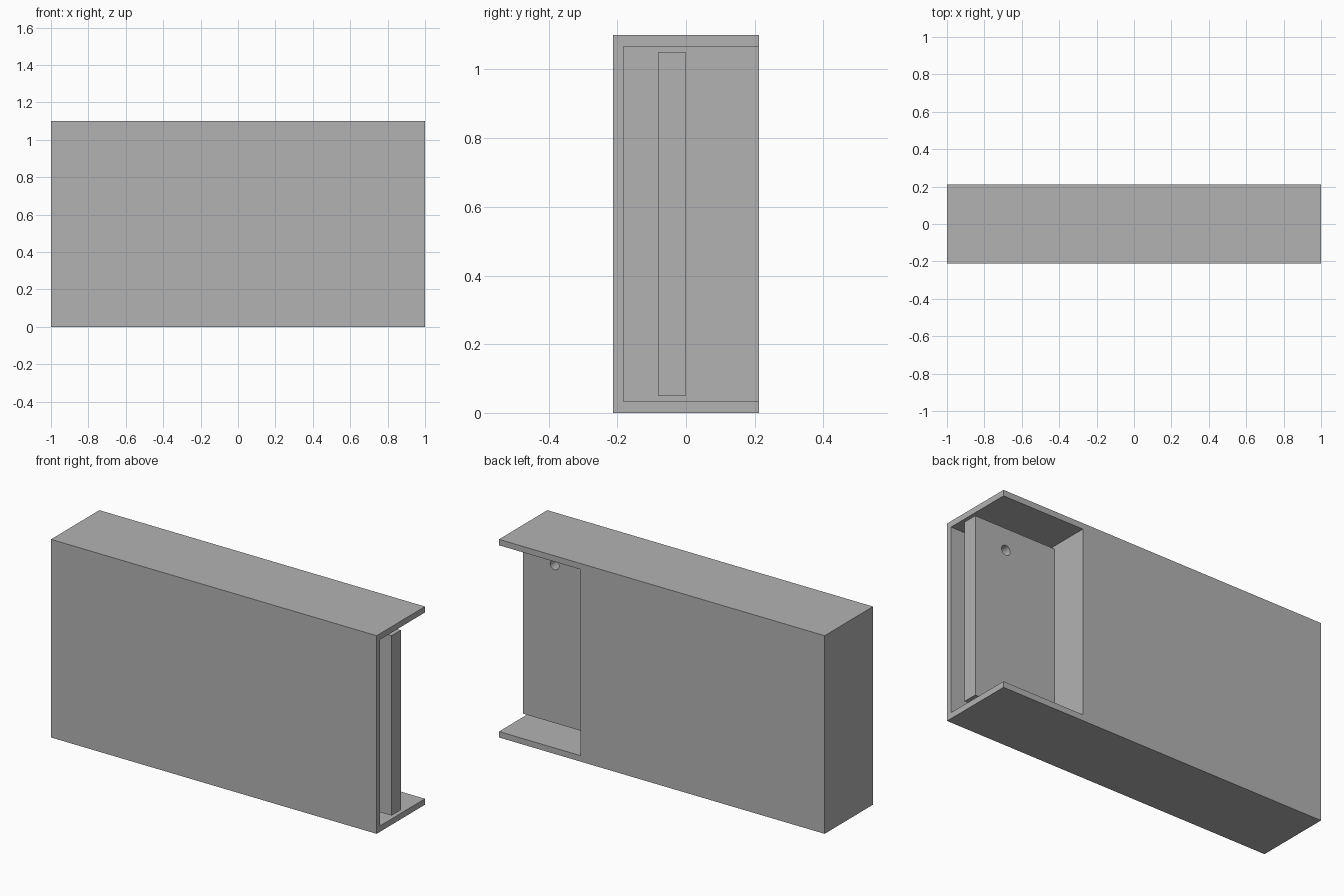
import bpy

default = bpy.data.objects.get("Cube")
if default:
    bpy.data.objects.remove(default, do_unlink=True)

grey = bpy.data.materials.new("plain grey")
grey.use_nodes = True
COLOUR = (0.45, 0.45, 0.45, 1)
grey.diffuse_color = COLOUR
grey.node_tree.nodes["Principled BSDF"].inputs["Base Color"].default_value = COLOUR

DEPTH = 0.212    # half depth of the body
HEIGHT = 1.1
WALL = 0.033     # top and bottom shelf thickness
FRONT = -0.182   # inner face of the front panel
STEP = 0.5       # where the open bay begins


def box(name, low, high):
    """Axis-aligned box between two corners."""
    centre = [(a + b) / 2 for a, b in zip(low, high)]
    bpy.ops.mesh.primitive_cube_add(size=1, location=centre)
    ob = bpy.context.object
    ob.name = name
    ob.scale = [b - a for a, b in zip(low, high)]
    bpy.ops.object.transform_apply(location=True, rotation=True, scale=True)
    ob.data.materials.append(grey)
    return ob


def cut(target, cutter):
    """Subtract the cutter from the target and discard it."""
    cutter.hide_render = True
    mod = target.modifiers.new("cut", "BOOLEAN")
    mod.operation = "DIFFERENCE"
    mod.solver = "EXACT"
    mod.object = cutter
    bpy.ops.object.select_all(action="DESELECT")
    target.select_set(True)
    bpy.context.view_layer.objects.active = target
    bpy.ops.object.modifier_apply(modifier=mod.name)
    bpy.data.objects.remove(cutter, do_unlink=True)


# Main body with a bay open at the back and the left end
body = box("body", (-1, -DEPTH, 0), (1, DEPTH, HEIGHT))
cut(body, box("bay_cutter", (STEP, FRONT, WALL), (1.2, 0.4, HEIGHT - WALL)))

# Upright plate standing in the bay, clear of the shelves and front panel
plate = box("inner_plate", (STEP, -0.081, 0.051), (1, 0, 1.05))

# Round hole near the top of the plate
bpy.ops.mesh.primitive_cylinder_add(vertices=32, radius=0.027, depth=0.4,
                                    location=(0.807, 0, 0.929),
                                    rotation=(1.5708, 0, 0))
hole = bpy.context.object
hole.name = "hole_cutter"
hole.data.materials.append(grey)
cut(plate, hole)
bpy.ops.object.shade_smooth_by_angle(angle=0.6)
